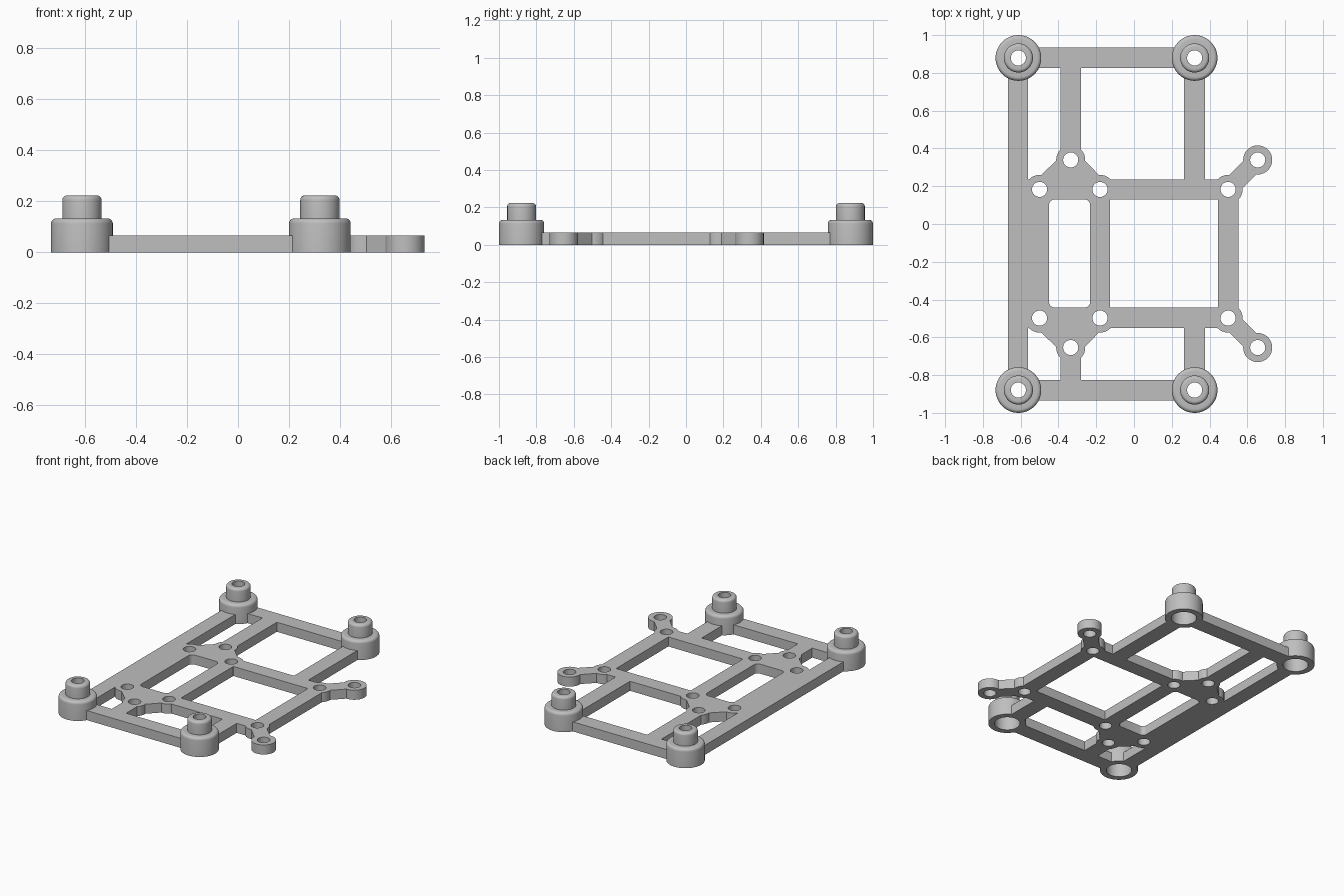
import bpy, bmesh
from math import sin, cos, pi, radians
from mathutils import Vector
from mathutils.geometry import delaunay_2d_cdt

cube = bpy.data.objects.get("Cube")
if cube:
    bpy.data.objects.remove(cube, do_unlink=True)

GREY = (0.52, 0.52, 0.52, 1.0)
mat = bpy.data.materials.new("Matte grey")
mat.use_nodes = True
mat.diffuse_color = GREY
mat.node_tree.nodes["Principled BSDF"].inputs["Base Color"].default_value = GREY

PLATE_H, HOLE_R, LUG_R, POST_R = 0.066, 0.04, 0.077, 0.121
POSTS = [(x, y) for x in (-0.612, 0.321) for y in (-0.879, 0.879)]


def rect(x0, x1, y0, y1):
    return [Vector(p) for p in ((x0, y0), (x1, y0), (x1, y1), (x0, y1))]


def circle(c, r, n=48):
    return [Vector((c[0] + r * cos(2 * pi * i / n), c[1] + r * sin(2 * pi * i / n))) for i in range(n)]


def strip(a, b, half=0.05):
    a, b = Vector(a), Vector(b)
    d = (b - a).normalized() * half
    n = Vector((-d.y, d.x))
    return [a - n, b - n, b + n, a + n]


def round_rect(x0, x1, y0, y1, r, n=6):
    pts = []
    for k, (x, y) in enumerate(((x1 - r, y1 - r), (x0 + r, y1 - r), (x0 + r, y0 + r), (x1 - r, y0 + r))):
        for i in range(n + 1):
            a = pi / 2 * (k + i / n)
            pts.append(Vector((x + r * cos(a), y + r * sin(a))))
    return pts


def inside(p, poly):
    hit = False
    for a, b in zip(poly, poly[1:] + poly[:1]):
        if (a.y > p.y) != (b.y > p.y) and p.x < a.x + (p.y - a.y) * (b.x - a.x) / (b.y - a.y):
            hit = not hit
    return hit


def finish(name, bm):
    bmesh.ops.recalc_face_normals(bm, faces=bm.faces[:])
    mesh = bpy.data.meshes.new(name)
    bm.to_mesh(mesh)
    bm.free()
    mesh.materials.append(mat)
    ob = bpy.data.objects.new(name, mesh)
    bpy.context.collection.objects.link(ob)
    bpy.ops.object.select_all(action='DESELECT')
    ob.select_set(True)
    bpy.context.view_layer.objects.active = ob
    bpy.ops.object.shade_smooth_by_angle(angle=radians(30))
    return ob


def flat_plate(name, solids, holes, height):
    """Triangulate all outlines, keep what is solid and not a hole, extrude."""
    verts, edges = [], []
    for poly in solids + holes:
        start, n = len(verts), len(poly)
        edges += [(start + i, start + (i + 1) % n) for i in range(n)]
        verts += poly
    co, _, tris, *_ = delaunay_2d_cdt(verts, edges, [], 0, 1e-5)
    bm = bmesh.new()
    vs = [bm.verts.new((p.x, p.y, 0)) for p in co]
    for tri in tris:
        mid = sum((co[i] for i in tri), Vector((0, 0))) / len(tri)
        if any(inside(mid, s) for s in solids) and not any(inside(mid, h) for h in holes):
            bm.faces.new([vs[i] for i in tri])
    bmesh.ops.delete(bm, geom=[v for v in bm.verts if not v.link_faces], context='VERTS')
    ext = bmesh.ops.extrude_face_region(bm, geom=bm.faces[:], use_keep_orig=True)
    top = [g for g in ext["geom"] if isinstance(g, bmesh.types.BMVert)]
    bmesh.ops.translate(bm, vec=(0, 0, height), verts=top)
    return finish(name, bm)


def lathe(name, profile, loc, n=48):
    bm = bmesh.new()
    rings = [[bm.verts.new((r * cos(2 * pi * i / n), r * sin(2 * pi * i / n), z)) for i in range(n)]
             for r, z in profile]
    for a, b in zip(rings, rings[1:] + rings[:1]):
        for i in range(n):
            j = (i + 1) % n
            bm.faces.new((a[i], a[j], b[j], b[i]))
    ob = finish(name, bm)
    ob.location = (loc[0], loc[1], 0)
    return ob


def fillet(r, z, f, n=5):
    return [(r - f + f * cos(pi / 2 * i / n), z - f + f * sin(pi / 2 * i / n)) for i in range(n + 1)]


# Straight bars of the frame
solids = [
    rect(-0.667, -0.56, -0.88, 0.88),
    rect(-0.667, -0.127, -0.55, 0.235),
    rect(0.445, 0.552, -0.498, 0.183),
    rect(-0.18, 0.498, 0.13, 0.235),
    rect(-0.18, 0.498, -0.55, -0.442),
    rect(-0.613, 0.319, 0.825, 0.935),
    rect(-0.613, 0.319, -0.935, -0.825),
]
holes = [round_rect(-0.45, -0.232, -0.442, 0.13, 0.03)]

# Screw lugs, diagonal arms and bars reaching each end
for y, s in ((0.183, 1), (-0.498, -1)):
    tip = y + s * 0.156
    left, mid, right = (-0.5, y), (-0.18, y), (0.498, y)
    apex, outer = (-0.335, tip), (0.655, tip)
    for c in (left, mid, right, apex, outer):
        solids.append(circle(c, LUG_R, 32))
        holes.append(circle(c, HOLE_R, 32))
    solids += [strip(left, apex), strip(mid, apex), strip(right, outer)]
    solids.append([Vector(p) for p in (left, mid, apex)])
    lo, hi = sorted((tip, s * 0.88))
    solids.append(rect(-0.39, -0.28, lo, hi))
    lo, hi = sorted((y, s * 0.88))
    solids.append(rect(0.265, 0.375, lo, hi))

holes += [circle(c, POST_R - 0.002) for c in POSTS]
flat_plate("mounting_frame", solids, holes, PLATE_H)

# Stepped corner posts with a bore and a wider recess underneath
profile = ([(0.081, 0), (POST_R, 0)] + fillet(POST_R, 0.133, 0.02)
           + [(LUG_R, 0.133)] + fillet(LUG_R, 0.223, 0.018)
           + [(HOLE_R, 0.223), (HOLE_R, 0.1), (0.081, 0.1)])
for (x, y) in POSTS:
    side = "left" if x > 0 else "right"
    end = "back" if y > 0 else "front"
    lathe(f"{end}_{side}_post", profile, (x, y))
